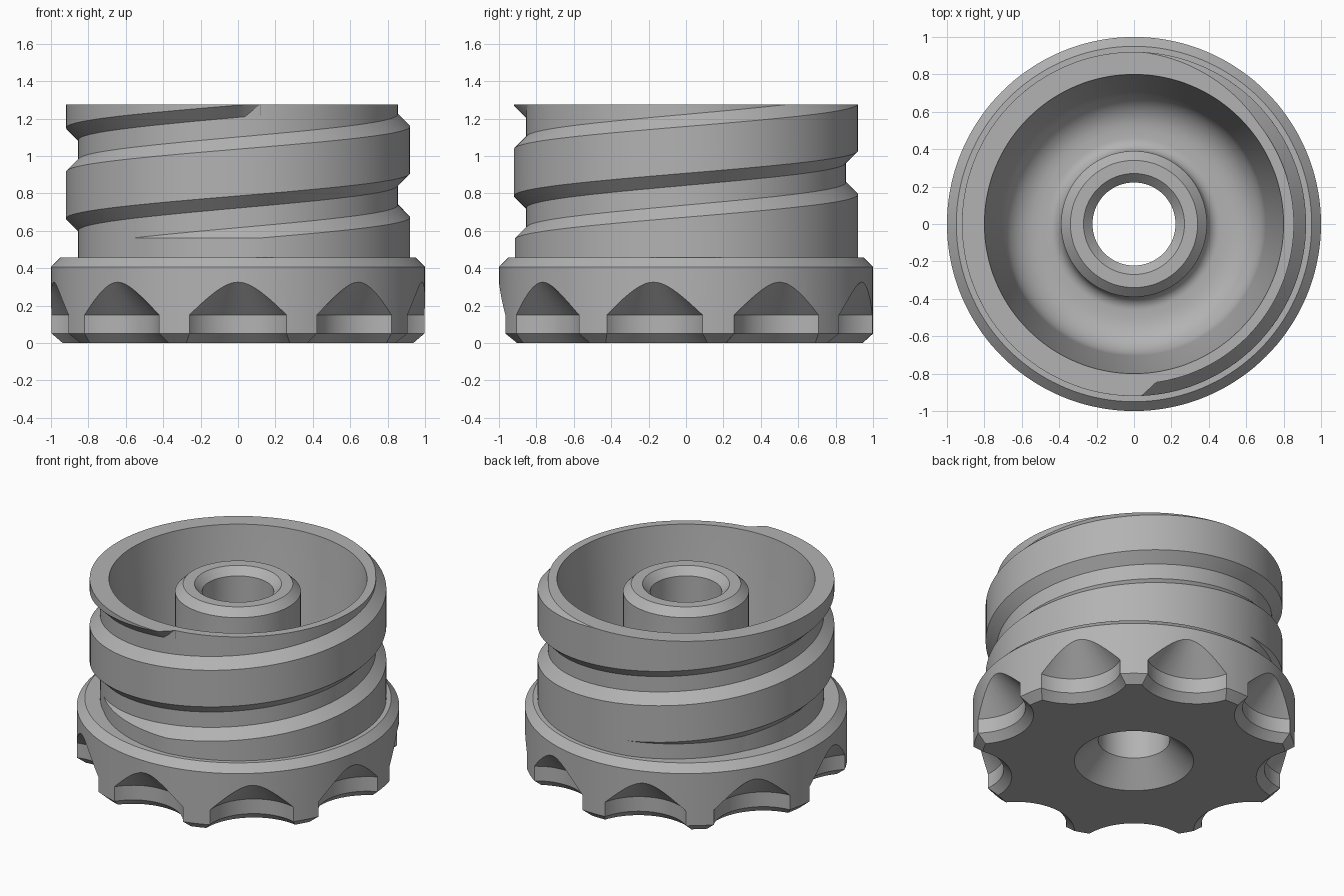
import bpy, bmesh
from math import pi, sin, cos, radians

if "Cube" in bpy.data.objects:
    bpy.data.objects.remove(bpy.data.objects["Cube"], do_unlink=True)

COLOUR = (0.45, 0.45, 0.45, 1)
grey = bpy.data.materials.new("plain grey")
grey.use_nodes = True
grey.diffuse_color = COLOUR
grey.node_tree.nodes["Principled BSDF"].inputs["Base Color"].default_value = COLOUR

HEIGHT, SHOULDER, NECK = 1.275, 0.457, 0.56
CORE, CREST, INNER, PITCH = 0.855, 0.92, 0.83, 0.485


def make_object(name, bm):
    bmesh.ops.remove_doubles(bm, verts=bm.verts, dist=1e-5)
    bmesh.ops.recalc_face_normals(bm, faces=bm.faces)
    mesh = bpy.data.meshes.new(name)
    bm.to_mesh(mesh)
    bm.free()
    mesh.materials.append(grey)
    obj = bpy.data.objects.new(name, mesh)
    bpy.context.collection.objects.link(obj)
    return obj


def loft(bm, rings, closed):
    """Skin a list of closed sections, looping round or capping the ends."""
    rows = [[bm.verts.new(p) for p in ring] for ring in rings]
    pairs = list(zip(rows, rows[1:])) + ([(rows[-1], rows[0])] if closed else [])
    for a, b in pairs:
        for i in range(len(a)):
            j = (i + 1) % len(a)
            bm.faces.new((a[i], a[j], b[j], b[i]))
    if not closed:
        bm.faces.new(rows[0])
        bm.faces.new(rows[-1])


def revolve(bm, profile, steps, cx=0, cy=0):
    loft(bm, [[(cx + r * cos(a), cy + r * sin(a), z) for r, z in profile]
              for a in (2 * pi * k / steps for k in range(steps))], True)


def fillet(cx, cz, radius, start, end, n=8):
    return [(cx + radius * cos(a), cz + radius * sin(a))
            for a in (radians(start + (end - start) * k / n) for k in range(n + 1))]


def smooth(obj):
    bpy.ops.object.select_all(action="DESELECT")
    obj.select_set(True)
    bpy.context.view_layer.objects.active = obj
    bpy.ops.object.shade_smooth_by_angle(angle=radians(28))


# Body: grip ring, threaded core, deep bowl and bored hub in one profile
FLOOR = 0.2
profile = [(0.37, 0), (0.945, 0), (1, 0.05), (1, 0.407), (0.95, SHOULDER),
           (CORE, SHOULDER), (CORE, HEIGHT), (0.80, HEIGHT)]
profile += fillet(0.505, FLOOR + 0.2, 0.2, -6, -90)
profile += fillet(0.46, FLOOR + 0.07, 0.07, -90, -180)
profile += [(0.39, 1.19), (0.34, 1.24), (0.27, 1.24), (0.222, 1.19), (0.222, 0.148)]
bm = bmesh.new()
revolve(bm, profile, 144)
body = make_object("cap_body", bm)

# Nine finger scallops with conical tops and chamfered lower edges
bm = bmesh.new()
for k in range(9):
    a = radians(40 * k - 90)
    revolve(bm, [(0, -0.02), (0.381, -0.02), (0.311, 0.05), (0.311, 0.15), (0, 0.461)],
            64, 1.136 * cos(a), 1.136 * sin(a))
bmesh.ops.dissolve_degenerate(bm, edges=bm.edges, dist=1e-6)
cutter = make_object("scallop_cutter", bm)
cutter.hide_render = True

cut = body.modifiers.new("scallops", "BOOLEAN")
cut.operation, cut.solver, cut.object = "DIFFERENCE", "EXACT", cutter
bpy.context.view_layer.objects.active = body
bpy.ops.object.modifier_apply(modifier=cut.name)
bpy.data.objects.remove(cutter, do_unlink=True)
smooth(body)


# Thread: trapezoid swept up a helix, trimmed at the rim and run out at the neck
def thread_section(degrees, crest):
    h = PITCH * degrees / 360
    root_low, crest_low, crest_high, root_high = (z + h for z in (0.60, 0.665, 0.915, 0.98))

    def width(z):
        return max(CORE, min(crest, CORE + min(z - root_low, root_high - z)))

    levels = [min(max(z, NECK), HEIGHT) for z in (root_low, crest_low, crest_high, root_high)]
    points = [(width(z), z) for z in levels]
    foot = SHOULDER - 0.01 if root_low < NECK else levels[0]
    points = [(INNER, foot), (points[0][0], foot)] + points + [(INNER, levels[-1])]
    a = radians(180 + degrees)
    return [(r * cos(a), r * sin(a), z) for r, z in points]


START, STOP, STEPS = -314, 452.5, 306
sections = [thread_section(START + (STOP - START) * k / STEPS, CREST) for k in range(STEPS + 1)]
sections.append(thread_section(458, CORE))
bm = bmesh.new()
loft(bm, sections, False)
thread = make_object("screw_thread", bm)
smooth(thread)
